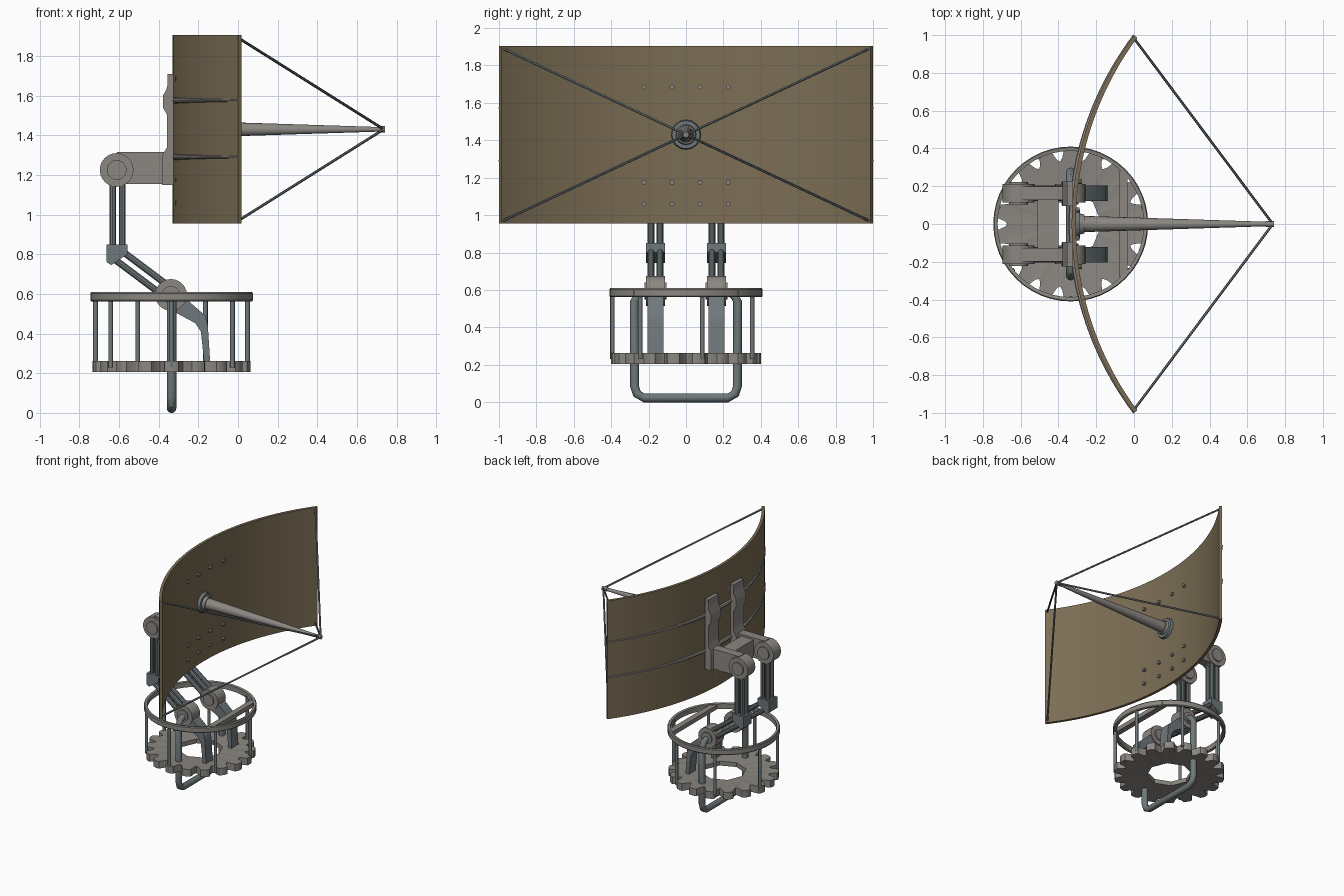
import bpy, bmesh
from math import sin, cos, pi, asin, radians
from mathutils import Vector

if "Cube" in bpy.data.objects:
    bpy.data.objects.remove(bpy.data.objects["Cube"])

def mat(name, c):
    m = bpy.data.materials.new(name)
    m.diffuse_color = (*c, 1)
    m.use_nodes = True
    m.node_tree.nodes["Principled BSDF"].inputs["Base Color"].default_value = m.diffuse_color
    return m

RUST = mat("rusty_panel", (0.20, 0.155, 0.09))
STEEL = mat("dark_steel", (0.16, 0.19, 0.20))
IRON = mat("worn_iron", (0.26, 0.245, 0.225))

def finish(name, bm, m, smooth=True):
    bmesh.ops.recalc_face_normals(bm, faces=bm.faces)
    me = bpy.data.meshes.new(name)
    bm.to_mesh(me)
    bm.free()
    ob = bpy.data.objects.new(name, me)
    bpy.context.collection.objects.link(ob)
    me.materials.append(m)
    if smooth:
        bpy.ops.object.select_all(action='DESELECT')
        ob.select_set(True)
        bpy.context.view_layer.objects.active = ob
        bpy.ops.object.shade_smooth_by_angle(angle=radians(35))
    return ob

def rod(name, a, b, r1, r2=None, m=STEEL, n=12):
    """Cylinder or cone between two points."""
    a, b = Vector(a), Vector(b)
    bm = bmesh.new()
    bmesh.ops.create_cone(bm, cap_ends=True, segments=n, radius1=r1,
                          radius2=r1 if r2 is None else r2, depth=(b - a).length)
    bm.transform(Vector((0, 0, 1)).rotation_difference(b - a).to_matrix().to_4x4())
    bmesh.ops.translate(bm, verts=bm.verts, vec=(a + b) / 2)
    return finish(name, bm, m)

def prism(name, pts, lo, hi, m, axis='y'):
    """Outline extruded along y (points are x,z) or z (points are x,y)."""
    bm = bmesh.new()
    f = bm.faces.new([bm.verts.new((p[0], lo, p[1]) if axis == 'y' else (p[0], p[1], lo)) for p in pts])
    r = bmesh.ops.extrude_face_region(bm, geom=[f])
    vec = (0, hi - lo, 0) if axis == 'y' else (0, 0, hi - lo)
    bmesh.ops.translate(bm, verts=[v for v in r['geom'] if isinstance(v, bmesh.types.BMVert)], vec=vec)
    return finish(name, bm, m)

def box(name, x0, x1, y0, y1, z0, z1, m):
    return prism(name, [(x0, z0), (x1, z0), (x1, z1), (x0, z1)], y0, y1, m)

def loft(name, loops, m, closed=False):
    """Skin between equal-length loops of points."""
    bm = bmesh.new()
    vs = [[bm.verts.new(p) for p in L] for L in loops]
    n, k = len(vs), len(vs[0])
    for i in range(n if closed else n - 1):
        for j in range(k):
            a, b = vs[i], vs[(i + 1) % n]
            bm.faces.new((a[j], b[j], b[(j + 1) % k], a[(j + 1) % k]))
    if not closed:
        bm.faces.new(vs[0])
        bm.faces.new(vs[-1])
    return finish(name, bm, m)

# curved reflector: arc through (0, +-1) and (-0.33, 0)
R, CX = 1.68, 1.35
SPAN = asin(1 / R)
def arc(t, r):
    return CX - r * cos(t * SPAN), r * sin(t * SPAN)

steps = [-1 + i / 20 for i in range(41)]
loops = []
for t in steps:
    (xi, yi), (xo, yo) = arc(t, R - 0.022), arc(t, R)
    loops.append([(xi, yi, 0.955), (xo, yo, 0.955), (xo, yo, 1.905), (xi, yi, 1.905)])
loft("reflector", loops, RUST)

# tapered ribs on the back of the reflector
for z in (1.29, 1.575):
    loops = []
    for t in steps:
        r = 0.005 + 0.012 * (1 - abs(t))
        loops.append([(*arc(t, R + r * cos(a * pi / 4)), z + r * sin(a * pi / 4)) for a in range(8)])
    loft("reflector_rib", loops, IRON)

# bolts on the front of the reflector
for z in (1.06, 1.175, 1.685):
    for y in (-0.225, -0.075, 0.075, 0.225):
        x = arc(asin(y / R) / SPAN, R)[0]
        rod("reflector_bolt", (x, y, z), (x + 0.04, y, z), 0.013, m=IRON, n=8)

# feed horn and bracing wires
ZF = 1.43
rod("feed_flange", (-0.32, 0, ZF), (-0.285, 0, ZF), 0.083, 0.075, m=STEEL, n=16)
rod("feed_collar", (-0.29, 0, ZF), (-0.262, 0, ZF), 0.056, 0.05, m=IRON, n=16)
rod("feed_mast", (-0.30, 0, ZF), (0.73, 0, ZF), 0.044, 0.011, m=IRON, n=16)
rod("feed_tip", (0.70, 0, ZF), (0.742, 0, ZF), 0.016, m=IRON)
for y in (-0.99, 0.99):
    for z in (0.965, 1.895):
        rod("brace_wire", (0.735, 0, ZF), (-0.005, y, z), 0.007, m=STEEL, n=6)

# paired supporting legs
def four_tubes(name, a, b, y, r, off):
    d = Vector((b[0] - a[0], b[1] - a[1])).normalized()
    for s in (-off, off):
        for q in (-0.024, 0.024):
            px, pz = -d.y * s, d.x * s
            rod(name, (a[0] + px, y + q, a[1] + pz), (b[0] + px, y + q, b[1] + pz), r, n=10)

for s in (-1, 1):
    y = 0.163 * s
    prism("reflector_bracket", [(-0.325, 1.71), (-0.355, 1.71), (-0.357, 1.64), (-0.378, 1.6), (-0.378, 1.54),
          (-0.357, 1.5), (-0.357, 1.34), (-0.382, 1.3), (-0.382, 1.15), (-0.325, 1.15)],
          0.15 * s - 0.055, 0.15 * s + 0.075 if s > 0 else 0.15 * s + 0.055, IRON) if s > 0 else \
    prism("reflector_bracket", [(-0.325, 1.71), (-0.355, 1.71), (-0.357, 1.64), (-0.378, 1.6), (-0.378, 1.54),
          (-0.357, 1.5), (-0.357, 1.34), (-0.382, 1.3), (-0.382, 1.15), (-0.325, 1.15)],
          -0.225, -0.095, IRON)
    box("upper_arm", -0.61, -0.35, y - 0.035, y + 0.035, 1.155, 1.315, IRON)
    rod("upper_joint", (-0.612, y - 0.048, 1.225), (-0.612, y + 0.048, 1.225), 0.085, m=IRON, n=24)
    rod("upper_joint_cap", (-0.612, y - 0.06, 1.225), (-0.612, y + 0.06, 1.225), 0.05, m=IRON, n=20)
    four_tubes("upper_leg_tube", (-0.608, 0.8), (-0.608, 1.2), y, 0.018, 0.024)
    prism("knee", [(-0.662, 0.85), (-0.558, 0.85), (-0.558, 0.80), (-0.64, 0.745), (-0.662, 0.76)],
          y - 0.052, y + 0.052, STEEL)
    four_tubes("lower_leg_tube", (-0.61, 0.8), (-0.35, 0.605), y, 0.018, 0.028)
    rod("lower_joint", (-0.338, y - 0.05, 0.595), (-0.338, y + 0.05, 0.595), 0.08, m=IRON, n=24)
    rod("lower_joint_cap", (-0.338, y - 0.06, 0.595), (-0.338, y + 0.06, 0.595), 0.045, m=IRON, n=20)
    prism("foot_strut", [(-0.34, 0.52), (-0.29, 0.60), (-0.165, 0.49), (-0.152, 0.44), (-0.14, 0.25),
          (-0.17, 0.25), (-0.187, 0.41), (-0.215, 0.452)], y - 0.042, y + 0.042, STEEL)
box("upper_crossbeam", -0.51, -0.40, -0.135, 0.135, 1.17, 1.30, IRON)

# toothed base plate
C, TEETH = -0.335, 18
def ring_point(r, a):
    return C + r * cos(a), r * sin(a)
loops = []
prof = (0.335, 0.35, 0.395, 0.402, 0.402, 0.402, 0.395, 0.35)
N = TEETH * len(prof)
for i in range(N):
    a = 2 * pi * i / N
    ro = prof[i % len(prof)]
    k = pi / 4
    ri = 0.165 * cos(k / 2) / cos(a % k - k / 2)
    loops.append([(*ring_point(ri, a), 0.215), (*ring_point(ro, a), 0.205),
                  (*ring_point(ro, a), 0.262), (*ring_point(ri, a), 0.25)])
loft("toothed_base", loops, IRON, closed=True)

# guard rail with seven posts and a chord bar
loops = []
for i in range(48):
    a = 2 * pi * i / 48
    loops.append([(*ring_point(r, a), z) for r, z in
                  ((0.387, 0.565), (0.405, 0.562), (0.41, 0.568), (0.41, 0.603), (0.405, 0.61), (0.387, 0.607))])
loft("guard_rail", loops, IRON, closed=True)
for i in range(7):
    x, y = ring_point(0.393, 2 * pi * i / 7 - pi / 2)
    rod("guard_post", (x, y, 0.23), (x, y, 0.585), 0.012)
box("rail_crossbar", -0.08, -0.035, -0.28, 0.28, 0.568, 0.602, IRON)

# bent tube hanging below the base
half = [(0.2, 0.59), (0.25, 0.58), (0.275, 0.54), (0.275, 0.085), (0.262, 0.045), (0.225, 0.023)]
path = [Vector((C, y, z)) for y, z in half] + [Vector((C, -y, z)) for y, z in reversed(half)]
loops = []
for i, p in enumerate(path):
    t = (path[min(i + 1, len(path) - 1)] - path[max(i - 1, 0)]).normalized()
    side = t.cross(Vector((1, 0, 0)))
    loops.append([p + 0.024 * (cos(j * pi / 6) * side + sin(j * pi / 6) * Vector((1, 0, 0))) for j in range(12)])
loft("hanging_tube", loops, STEEL)
